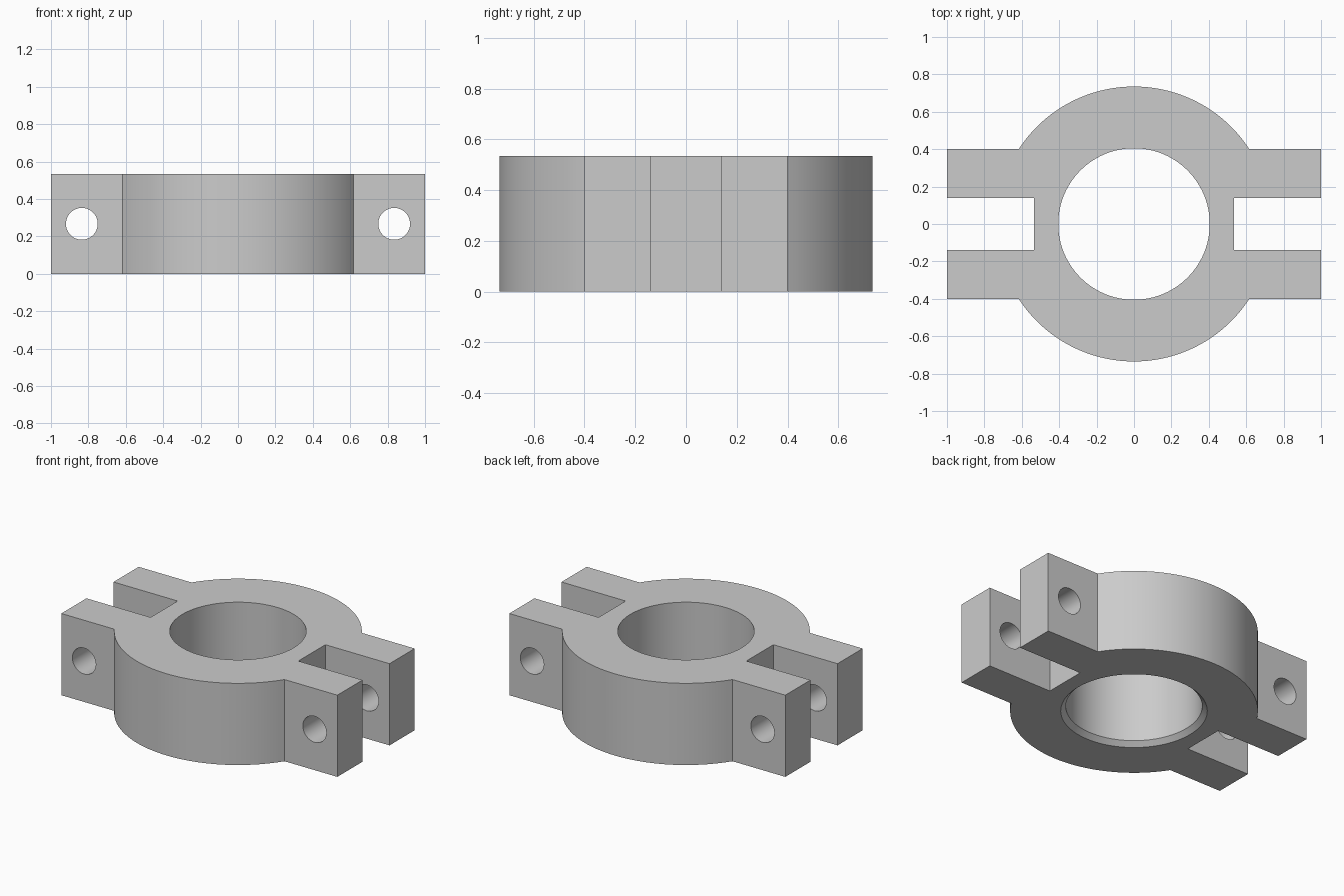
import bpy, bmesh, math
from mathutils import Matrix

old = bpy.data.objects.get("Cube")
if old:
    bpy.data.objects.remove(old, do_unlink=True)

HEIGHT = 0.535
OUTER_R, BORE_R, BOLT_R = 0.735, 0.405, 0.085
EAR_Y, SLOT_Y, SLOT_X, BOLT_X = 0.4, 0.14, 0.535, 0.835
CHAMFER = 0.03

metal = bpy.data.materials.new("grey metal")
metal.use_nodes = True
grey = (0.6, 0.6, 0.6, 1)
metal.diffuse_color = grey
metal.node_tree.nodes["Principled BSDF"].inputs["Base Color"].default_value = grey


def make_object(name, bm):
    bmesh.ops.recalc_face_normals(bm, faces=bm.faces)
    mesh = bpy.data.meshes.new(name)
    bm.to_mesh(mesh)
    bm.free()
    mesh.materials.append(metal)
    obj = bpy.data.objects.new(name, mesh)
    bpy.context.collection.objects.link(obj)
    return obj


def cone(bm, r_low, r_high, z_low, z_high, segments=96):
    mid = Matrix.Translation((0, 0, (z_low + z_high) / 2))
    return bmesh.ops.create_cone(bm, cap_ends=True, segments=segments, radius1=r_low,
                                 radius2=r_high, depth=z_high - z_low, matrix=mid)["verts"]


# Clamp outline: arc plus split ears, mirrored front to back
start = math.asin(EAR_Y / OUTER_R)
steps = 40
half = [(SLOT_X, SLOT_Y), (1, SLOT_Y), (1, EAR_Y)]
for i in range(steps + 1):
    a = start + (math.pi - 2 * start) * i / steps
    half.append((OUTER_R * math.cos(a), OUTER_R * math.sin(a)))
half += [(-1, EAR_Y), (-1, SLOT_Y), (-SLOT_X, SLOT_Y)]
outline = half + [(x, -y) for x, y in reversed(half)]

bm = bmesh.new()
face = bm.faces.new([bm.verts.new((x, y, 0)) for x, y in outline])
top = bmesh.ops.extrude_face_region(bm, geom=[face])["geom"]
bmesh.ops.translate(bm, vec=(0, 0, HEIGHT),
                    verts=[v for v in top if isinstance(v, bmesh.types.BMVert)])
clamp = make_object("shaft_clamp", bm)

# Bore cutter, and its chamfer at the underside
cutters = []
bm = bmesh.new()
cone(bm, BORE_R, BORE_R, -0.1, HEIGHT + 0.1)
cutters.append(make_object("bore_cutter", bm))
bm = bmesh.new()
cone(bm, BORE_R + 2 * CHAMFER, BORE_R, -CHAMFER, CHAMFER)
cutters.append(make_object("chamfer_cutter", bm))

# Bolt holes running front to back through both ears
for side, x in (("left", BOLT_X), ("right", -BOLT_X)):
    bm = bmesh.new()
    verts = cone(bm, BOLT_R, BOLT_R, -0.6, 0.6, 48)
    turn = Matrix.Translation((x, 0, HEIGHT / 2)) @ Matrix.Rotation(math.pi / 2, 4, "X")
    bmesh.ops.transform(bm, matrix=turn, verts=verts)
    cutters.append(make_object(side + "_bolt_cutter", bm))

# Cut everything, then drop the cutters
bpy.ops.object.select_all(action="DESELECT")
bpy.context.view_layer.objects.active = clamp
clamp.select_set(True)
for cutter in cutters:
    cutter.hide_render = True
    mod = clamp.modifiers.new(cutter.name, "BOOLEAN")
    mod.operation = "DIFFERENCE"
    mod.solver = "EXACT"
    mod.object = cutter
    bpy.ops.object.modifier_apply(modifier=mod.name)
    bpy.data.objects.remove(cutter, do_unlink=True)

bpy.ops.object.shade_smooth_by_angle(angle=math.radians(25))
